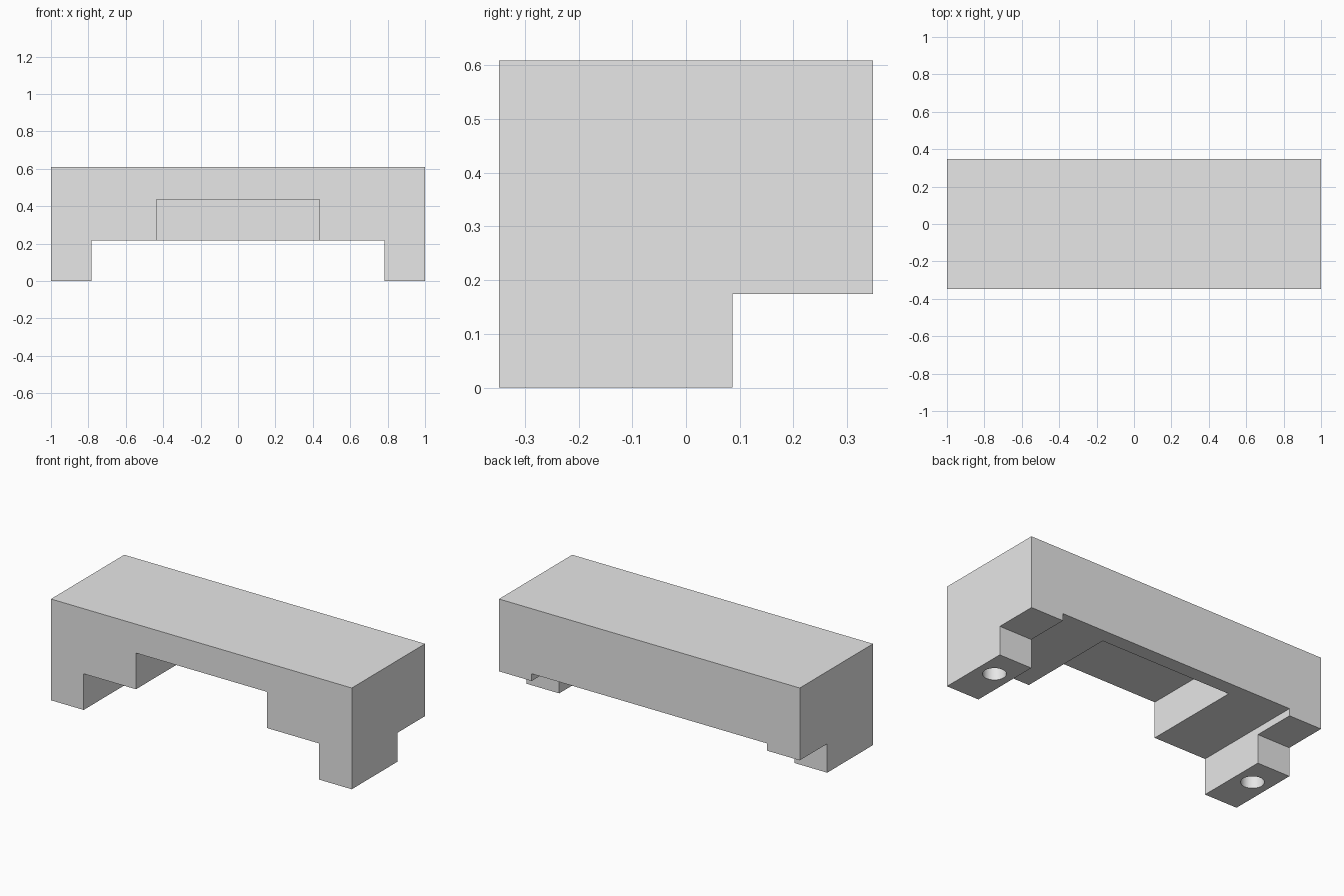
import bpy
import math

cube = bpy.data.objects.get("Cube")
if cube:
    bpy.data.objects.remove(cube, do_unlink=True)

U = 2 / 23  # design module: the block is 23 x 8 x 7 modules

grey = bpy.data.materials.new("light_grey")
grey.use_nodes = True
colour = (0.8, 0.8, 0.8, 1)
grey.diffuse_color = colour
grey.node_tree.nodes["Principled BSDF"].inputs["Base Color"].default_value = colour


def box(name, x, y, z):
    """Box from (min, max) ranges given in modules."""
    ranges = (x, y, z)
    bpy.ops.mesh.primitive_cube_add(size=1, location=[(a + b) / 2 * U for a, b in ranges])
    obj = bpy.context.object
    obj.name = name
    obj.scale = [(b - a) * U for a, b in ranges]
    bpy.ops.object.transform_apply(location=True, rotation=False, scale=True)
    obj.data.materials.append(grey)
    return obj


def cut(target, cutter):
    """Subtract the cutter from the target, then remove it."""
    cutter.hide_render = True
    mod = target.modifiers.new("cut", "BOOLEAN")
    mod.operation = "DIFFERENCE"
    mod.solver = "EXACT"
    mod.object = cutter
    bpy.context.view_layer.objects.active = target
    bpy.ops.object.modifier_apply(modifier=mod.name)
    bpy.data.objects.remove(cutter, do_unlink=True)


# Solid block
body = box("bracket_body", (-11.5, 11.5), (-4, 4), (0, 7))

# Full-depth opening between the feet
cut(body, box("opening_cutter", (-9, 9), (-5, 5), (-1, 2.5)))

# Step under the rear edge, behind the feet
cut(body, box("rear_step_cutter", (-12, 12), (1, 5), (-1, 2)))

# Pocket open to the front and below, closed by a thin rear wall
cut(body, box("pocket_cutter", (-5, 5), (-5, 3), (1, 5)))

# Blind screw hole in each foot
for side in (-1, 1):
    bpy.ops.mesh.primitive_cylinder_add(
        vertices=48, radius=0.063, depth=6 * U,
        location=(side * 10.25 * U, -U, 0))
    hole = bpy.context.object
    hole.name = "screw_hole_cutter"
    hole.data.materials.append(grey)
    cut(body, hole)

# Smooth hole walls, sharp block edges
bpy.ops.object.select_all(action="DESELECT")
body.select_set(True)
bpy.context.view_layer.objects.active = body
bpy.ops.object.shade_smooth_by_angle(angle=math.radians(30))
